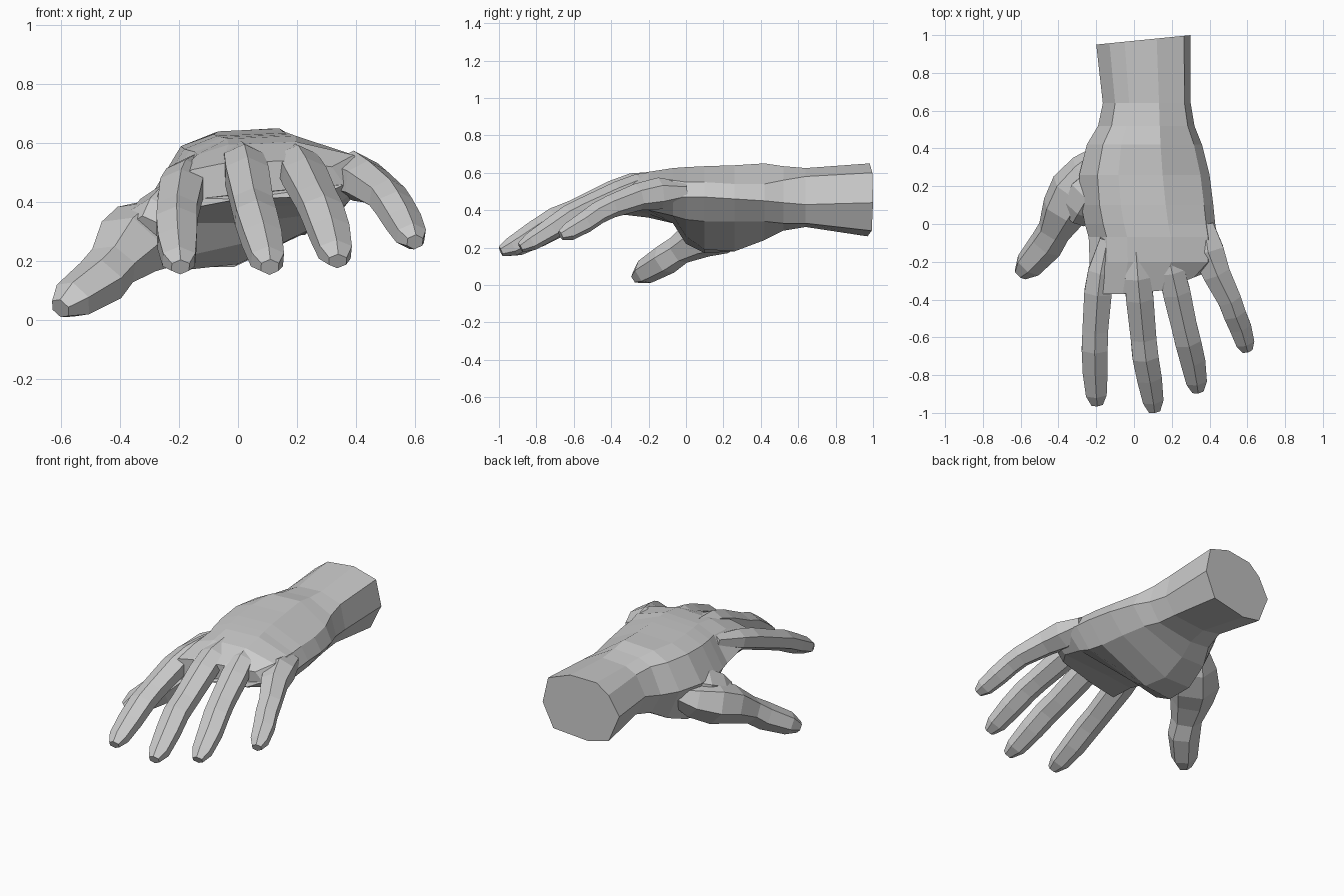
import bpy
import bmesh
from mathutils import Vector
from math import cos, sin, radians

cube = bpy.data.objects.get("Cube")
if cube:
    bpy.data.objects.remove(cube)

skin = bpy.data.materials.new("plain grey")
skin.use_nodes = True
grey = (0.6, 0.6, 0.6, 1)
skin.diffuse_color = grey
skin.node_tree.nodes["Principled BSDF"].inputs["Base Color"].default_value = grey


def loft(name, rings):
    """Skin a closed flat-shaded tube over a list of point rings."""
    bm = bmesh.new()
    loops = [[bm.verts.new(p) for p in ring] for ring in rings]
    for a, b in zip(loops, loops[1:]):
        for i in range(len(a)):
            j = (i + 1) % len(a)
            bm.faces.new((a[i], a[j], b[j], b[i]))
    bm.faces.new(loops[0])
    bm.faces.new(loops[-1])
    bmesh.ops.recalc_face_normals(bm, faces=bm.faces)
    mesh = bpy.data.meshes.new(name)
    bm.to_mesh(mesh)
    bm.free()
    mesh.materials.append(skin)
    obj = bpy.data.objects.new(name, mesh)
    bpy.context.scene.collection.objects.link(obj)
    return obj


def digit(name, path, widths, depth=1.0, roll=0):
    """Six-sided finger with a ridge along its back."""
    path = [Vector(p) for p in path]
    r = radians(roll)
    rings = []
    for i, centre in enumerate(path):
        along = (path[min(i + 1, len(path) - 1)] - path[max(i - 1, 0)]).normalized()
        side = along.cross(Vector((0, 0, 1))).normalized()
        up = side.cross(along)
        ring = []
        for k in range(6):
            a = radians(90 + 60 * k)
            u, v = cos(a) * 1.15, sin(a) * depth
            ring.append(centre + widths[i] * (side * (u * cos(r) - v * sin(r))
                                              + up * (u * sin(r) + v * cos(r))))
        rings.append(ring)
    return loft(name, rings)


# Wrist and palm: y, little-finger edge and thumb edge, then heights around the ring
sections = [
    # y, x min, x max, top right, top, top left, left, low left, low mid, low right, right
    (.975, -.20, .30, .60, .65, .58, .46, .29, .26, .29, .44),
    (.64, -.165, .30, .58, .625, .58, .46, .33, .31, .33, .43),
    (.52, -.19, .32, .56, .635, .59, .43, .30, .29, .33, .44),
    (.42, -.25, .36, .54, .65, .59, .43, .24, .24, .34, .45),
    (.26, -.29, .40, .54, .64, .59, .43, .18, .18, .34, .46),
    (.10, -.28, .42, .55, .635, .58, .42, .17, .19, .34, .47),
    (.00, -.26, .43, .55, .63, .575, .42, .22, .26, .35, .47),
    (-.07, -.24, .44, .56, .625, .57, .42, .33, .33, .37, .47),
    (-.20, -.235, .44, .56, .605, .56, .45, .36, .38, .40, .47),
    (-.37, -.24, .36, .52, .54, .51, .45, .38, .41, .42, .46),
]
across = (.93, .64, .3, .14, 0, .14, .40, .86, 1)
rings = []
for n, (y, x0, x1, tr, top, tl, *rest) in enumerate(sections):
    heights = (tr, top, top - .01, tl, *rest)
    ring = []
    for f, z in zip(across, heights):
        x = x0 + f * (x1 - x0)
        slant = 0
        if n == 0:                       # slanted wrist cut
            slant = .1 * (x - .05)
        elif n == len(sections) - 1:     # knuckle line falls back to the little finger
            slant = .4 * max(0, x - .1)
        ring.append((x, y + slant, z))
    rings.append(ring)
hand = loft("hand", rings)

# Fingers taper from the knuckle to a blunt tip
taper = (.04, .068, .073, .068, .069, .066, .055, .03)
little = (.05, .085, .073, .062, .06, .058, .049, .027)
digits = [
    digit("index_finger", [(-.14, -.08, .53), (-.175, -.25, .485), (-.19, -.36, .45), (-.205, -.56, .37),
                           (-.208, -.66, .33), (-.206, -.78, .265), (-.20, -.90, .205),
                           (-.195, -.955, .18)], taper, .9),
    digit("middle_finger", [(.01, -.14, .57), (.02, -.28, .535), (.03, -.39, .49), (.05, -.60, .39),
                            (.06, -.70, .35), (.08, -.81, .28), (.10, -.93, .205),
                            (.108, -.99, .18)], taper, .95),
    digit("ring_finger", [(.17, -.10, .57), (.20, -.25, .535), (.225, -.36, .49), (.265, -.54, .41),
                          (.285, -.62, .37), (.31, -.72, .30), (.33, -.83, .23),
                          (.338, -.885, .20)], taper, .9),
    digit("little_finger", [(.37, .0, .50), (.39, -.14, .49), (.435, -.26, .47), (.505, -.40, .42),
                            (.53, -.47, .385), (.56, -.54, .335), (.587, -.625, .285),
                            (.60, -.67, .265)], little),
    # thumb: broad heel, then a slimmer outer half
    digit("thumb", [(-.16, .38, .38), (-.23, .28, .325), (-.31, .17, .285), (-.37, .07, .25),
                    (-.425, -.04, .185), (-.465, -.11, .135), (-.56, -.22, .07), (-.602, -.265, .04)],
          (.05, .105, .128, .112, .08, .083, .068, .035), roll=20),
    # fold of skin between thumb and palm
    digit("thumb_web", [(-.16, .25, .40), (-.23, .16, .36), (-.28, .08, .33), (-.31, .03, .30)],
          (.08, .11, .09, .06)),
]

# Merge every finger into the palm as one skin
bpy.context.view_layer.objects.active = hand
for part in digits:
    union = hand.modifiers.new("join " + part.name, "BOOLEAN")
    union.operation = "UNION"
    union.solver = "EXACT"
    union.object = part
    bpy.ops.object.modifier_apply(modifier=union.name)
    bpy.data.objects.remove(part)
